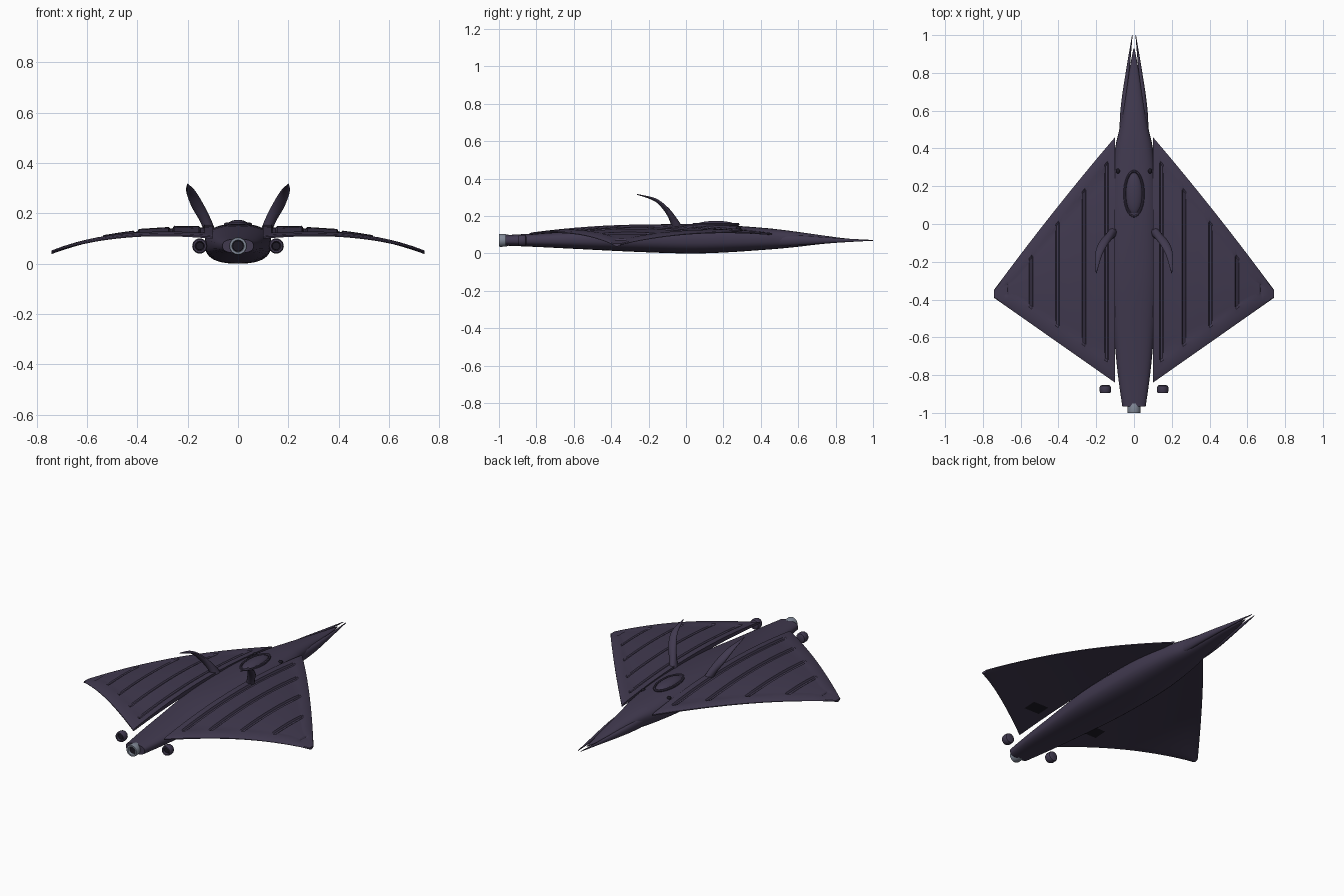
import bpy, bmesh, math
from mathutils import Vector

if "Cube" in bpy.data.objects:
    bpy.data.objects.remove(bpy.data.objects["Cube"])


def material(name, rgb):
    m = bpy.data.materials.new(name)
    m.diffuse_color = (*rgb, 1)
    m.use_nodes = True
    m.node_tree.nodes["Principled BSDF"].inputs["Base Color"].default_value = m.diffuse_color
    return m


HULL = material("dark_violet", (0.052, 0.041, 0.078))
DARK = material("near_black", (0.012, 0.010, 0.018))
METAL = material("blue_grey_metal", (0.22, 0.25, 0.31))


def finish(name, bm, mat, mirror=False, angle=35):
    bmesh.ops.recalc_face_normals(bm, faces=bm.faces)
    me = bpy.data.meshes.new(name)
    bm.to_mesh(me)
    bm.free()
    ob = bpy.data.objects.new(name, me)
    bpy.context.collection.objects.link(ob)
    me.materials.append(mat)
    bpy.ops.object.select_all(action='DESELECT')
    ob.select_set(True)
    bpy.context.view_layer.objects.active = ob
    bpy.ops.object.shade_smooth_by_angle(angle=math.radians(angle))
    if mirror:
        mod = ob.modifiers.new("mirror", 'MIRROR')
        mod.use_mirror_merge = False
    return ob


def loft(name, rings, mat, mirror=False, angle=35):
    """Skin closed rings and cap both ends."""
    bm = bmesh.new()
    vs = [[bm.verts.new(p) for p in r] for r in rings]
    n = len(rings[0])
    for a, b in zip(vs, vs[1:]):
        for i in range(n):
            j = (i + 1) % n
            bm.faces.new((a[i], a[j], b[j], b[i]))
    bm.faces.new(vs[0])
    bm.faces.new(vs[-1])
    return finish(name, bm, mat, mirror, angle)


def smooth_rows(rows, steps=4):
    """Spline through rows of numbers."""
    out = []
    for i in range(len(rows) - 1):
        p0, p1, p2 = rows[max(i - 1, 0)], rows[i], rows[i + 1]
        p3 = rows[min(i + 2, len(rows) - 1)]
        for k in range(steps):
            t = k / steps
            out.append([0.5 * (2 * b + (c - a) * t + (2 * a - 5 * b + 4 * c - d) * t * t
                               + (3 * b - a - 3 * c + d) * t ** 3)
                        for a, b, c, d in zip(p0, p1, p2, p3)])
    return out + [list(rows[-1])]


def section(y, x, w, z0, z1, e=2.6, n=32):
    """Rounded-box ring facing along y."""
    pts = []
    for i in range(n):
        c, s = math.cos(math.tau * i / n), math.sin(math.tau * i / n)
        pts.append(Vector((x + w * math.copysign(abs(c) ** (2 / e), c), y,
                           (z0 + z1) / 2 + (z1 - z0) / 2 * math.copysign(abs(s) ** (2 / e), s))))
    return pts


# Fuselage: y, half width, bottom, top
body = [(-.965, .062, .042, .098), (-.8, .085, .035, .108), (-.6, .105, .025, .124),
        (-.3, .13, .01, .150), (0, .132, 0, .158), (.2, .125, .005, .152), (.4, .1, .018, .138),
        (.5, .078, .026, .128), (.6, .06, .036, .115), (.72, .04, .05, .098),
        (.84, .02, .06, .082), (.93, .003, .069, .073)]
loft("fuselage", [section(y, 0, w, a, b) for y, w, a, b in smooth_rows(body)], HULL)

# Split nose prongs: y, centre x, half width, bottom, top
prong = [(.36, .066, .016, .045, .1), (.5, .058, .019, .04, .1), (.6, .055, .017, .044, .096),
         (.7, .046, .014, .05, .09), (.85, .028, .008, .06, .08), (1, .009, .0015, .068, .072)]
loft("nose_prong", [section(*r, e=2, n=16) for r in smooth_rows(prong)], HULL, True)

# Wings
X0, X1 = 0.10, 0.742
RIBS = (.14, .26, .40, .54, .67)


def edges(x):
    u = (x - X0) / (X1 - X0)
    return .46 - .81 * u + .06 * u * (1 - u), -.84 + .45 * u


def wing_z(x, v):
    """Upper height and thickness at span x and chord fraction v."""
    u = (x - X0) / (X1 - X0)
    k = abs(2 * v - 1)
    top = .155 - .103 * u ** 2.4 - .045 * k * k * (1 - u)
    return top, (.026 - .014 * k * k) * (1 - .45 * u)


def span_stations():
    """Span positions with panel depth: grooves at the ribs, slats between."""
    st = [(X0, 0), (.12, 0), (.134, 0)]
    for a, b in zip(RIBS, RIBS[1:]):
        st += [(a, .011), (a + .010, .011), (a + .016, .005)]
        st += [(a + (b - a) * f, .006 - .004 * f) for f in (.35, .6, .8)]
        st += [(b - .006, .001)]
    return st + [(.67, .006), (.68, .004), (.688, 0), (.715, 0), (.734, 0), (X1, 0)]


def chord_stations(x):
    """Chord fractions with a panel mask; the rim has a near constant width."""
    front, back = edges(x)
    b = min(.08 / (front - back), .3)
    e = min(.014 / (front - back), .05)
    inner = [b + e + (1 - 2 * b - 2 * e) * i / 14 for i in range(15)]
    return ([(0, 0), (b * .2, 0), (b * .6, 0), (b, 0)] + [(v, 1) for v in inner]
            + [(1 - b, 0), (1 - b * .6, 0), (1 - b * .2, 0), (1, 0)])


rings = []
for x, depth in span_stations():
    front, back = edges(x)
    upper, lower = [], []
    for v, mask in chord_stations(x):
        z, th = wing_z(x, v)
        y = front + (back - front) * v
        edge = .004 if v in (0, 1) else 0
        upper.append(Vector((x, y, z - depth * mask * min(1, th / .02) - edge)))
        lower.append(Vector((x, y, z - th + edge * .3)))
    rings.append(upper + lower[::-1])
loft("wing", rings, HULL, True, 25)

# Dark vents below the wings
bm = bmesh.new()
grid = []
for x in (.15, .20, .25):
    row = []
    for y in (-.54, -.58, -.62):
        f, b = edges(x)
        z, th = wing_z(x, (f - y) / (f - b))
        row.append(bm.verts.new((x, y, z - th - .002)))
    grid.append(row)
for i in range(2):
    for j in range(2):
        bm.faces.new((grid[i][j], grid[i][j + 1], grid[i + 1][j + 1], grid[i + 1][j]))
vent = finish("wing_vent", bm, DARK, True)
if vent.data.polygons[0].normal.z > 0:
    vent.data.flip_normals()

# Swept horns: x, y, z, half width, half thickness
horn = [(.112, -.045, .13, .022, .03), (.133, -.068, .18, .022, .02),
        (.163, -.105, .235, .024, .014), (.188, -.165, .287, .018, .008),
        (.200, -.262, .316, .002, .002)]
rows = smooth_rows(horn, 5)
rings = []
for i, r in enumerate(rows):
    t = (Vector(rows[min(i + 1, len(rows) - 1)][:3]) - Vector(rows[max(i - 1, 0)][:3])).normalized()
    side = (Vector((1, 0, 0)) - t * t.x).normalized()
    nrm = t.cross(side)
    rings.append([Vector(r[:3]) + side * r[3] * math.cos(a) + nrm * r[4] * math.sin(a)
                  for a in (math.tau * k / 16 for k in range(16))])
loft("horn", rings, HULL, True)


def ball(name, loc, size, mat, mirror=False):
    bm = bmesh.new()
    bmesh.ops.create_uvsphere(bm, u_segments=32, v_segments=16, radius=1)
    for v in bm.verts:
        v.co = Vector(loc) + Vector(a * b for a, b in zip(v.co, size))
    return finish(name, bm, mat, mirror)


# Canopy with raised rim
ball("canopy", (0, .16, .148), (.046, .112, .026), HULL)
bm = bmesh.new()
loop = []
for i in range(48):
    a = math.tau * i / 48
    c = Vector((.049 * math.cos(a), .16 + .119 * math.sin(a), .155))
    out = Vector((math.cos(a), math.sin(a), 0)) * .007
    loop.append([bm.verts.new(c + out * math.cos(b) + Vector((0, 0, .008 * math.sin(b))))
                 for b in (math.tau * k / 8 for k in range(8))])
for i in range(48):
    for k in range(8):
        p, q = loop[i], loop[(i + 1) % 48]
        bm.faces.new((p[k], p[(k + 1) % 8], q[(k + 1) % 8], q[k]))
finish("canopy_rim", bm, HULL)

# Small eyes beside the canopy
ball("eye", (.085, .28, .134), (.011, .013, .010), DARK, True)


def turned(name, x, z, profile, mat, mirror=False):
    """Round part along y from (y, radius) points."""
    return loft(name, [section(y, x, r, z - r, z + r, 2, 24) for y, r in profile], mat, mirror)


# Engines
turned("side_engine", .152, .07, [(-.853, .02), (-.857, .027), (-.866, .030), (-.886, .030),
                                  (-.896, .026), (-.896, .019), (-.876, .016)], HULL, True)
turned("side_engine_core", .152, .07, [(-.872, .012), (-.884, .016), (-.886, .015)], DARK, True)
turned("main_nozzle", 0, .07, [(-.95, .030), (-.965, .033), (-.992, .035), (-1.0, .033),
                               (-1.0, .024), (-.975, .021)], METAL)
turned("main_nozzle_core", 0, .07, [(-.97, .018), (-.984, .0222), (-.986, .021)], DARK)
